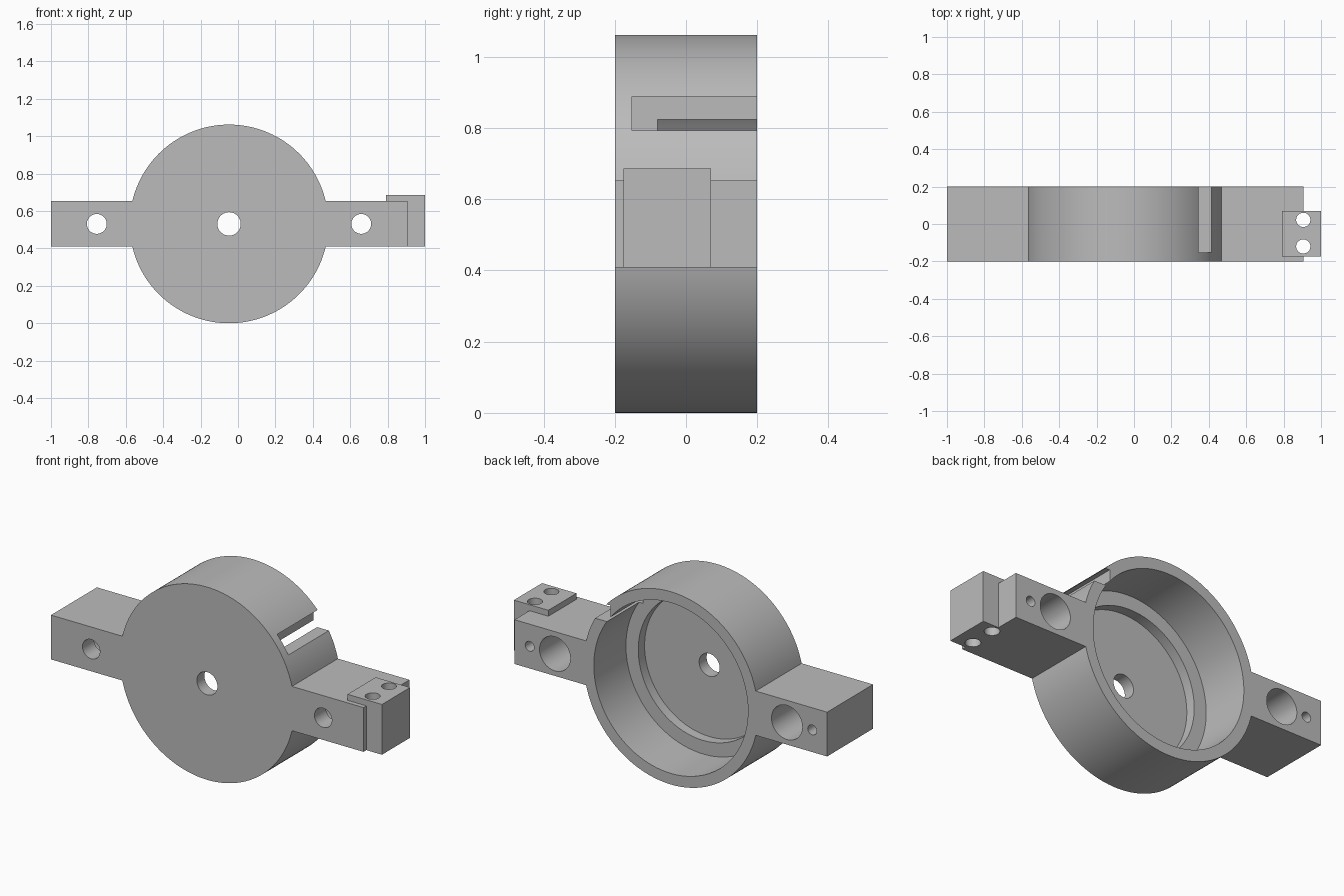
import bpy, bmesh, math
from mathutils import Matrix, Vector

old = bpy.data.objects.get("Cube")
if old:
    bpy.data.objects.remove(old, do_unlink=True)

CX, CZ, R = -0.048, 0.531, 0.531      # disc centre and radius
ARM = 0.122                           # half height of the arms
FRONT, BACK = -0.2, 0.2

grey = bpy.data.materials.new("plain grey")
grey.use_nodes = True
colour = (0.5, 0.5, 0.5, 1)
grey.diffuse_color = colour
grey.node_tree.nodes["Principled BSDF"].inputs["Base Color"].default_value = colour


def make(name, bm):
    bmesh.ops.recalc_face_normals(bm, faces=bm.faces)
    mesh = bpy.data.meshes.new(name)
    bm.to_mesh(mesh)
    bm.free()
    mesh.materials.append(grey)
    ob = bpy.data.objects.new(name, mesh)
    bpy.context.collection.objects.link(ob)
    return ob


def box(name, lo, hi):
    lo, hi = Vector(lo), Vector(hi)
    bm = bmesh.new()
    bmesh.ops.create_cube(bm, size=1, matrix=Matrix.Translation((lo + hi) / 2)
                          @ Matrix.Diagonal((*(hi - lo), 1)))
    return make(name, bm)


def rod(name, centre, radius, length, axis="Y", sides=48):
    bm = bmesh.new()
    turn = Matrix.Rotation(math.pi / 2, 4, "X") if axis == "Y" else Matrix()
    bmesh.ops.create_cone(bm, cap_ends=True, segments=sides, radius1=radius,
                          radius2=radius, depth=length,
                          matrix=Matrix.Translation(centre) @ turn)
    return make(name, bm)


def bore(x, radius, y0, y1, sides=48):
    return rod("bore_cutter", (x, (y0 + y1) / 2, CZ), radius, y1 - y0, "Y", sides)


def combine(target, tool, operation):
    mod = target.modifiers.new(operation.lower(), "BOOLEAN")
    mod.operation, mod.solver, mod.object = operation, "EXACT", tool
    bpy.context.view_layer.objects.active = target
    bpy.ops.object.modifier_apply(modifier=mod.name)
    bpy.data.objects.remove(tool, do_unlink=True)


# Housing outline: two arcs joined by the arms
a = math.asin(ARM / R)
steps = 72
arc = [a + (math.pi - 2 * a) * i / steps for i in range(steps + 1)]
top = [(CX + R * math.cos(t), CZ + R * math.sin(t)) for t in arc]
bottom = [(x, 2 * CZ - z) for x, z in reversed(top)]
outline = ([(0.905, CZ + ARM)] + top + [(-1, CZ + ARM), (-1, CZ - ARM)]
           + bottom + [(0.905, CZ - ARM)])
bm = bmesh.new()
face = bm.faces.new([bm.verts.new((x, FRONT, z)) for x, z in outline])
grown = bmesh.ops.extrude_face_region(bm, geom=[face])["geom"]
bmesh.ops.translate(bm, vec=(0, BACK - FRONT, 0),
                    verts=[v for v in grown if isinstance(v, bmesh.types.BMVert)])
housing = make("motor_housing", bm)

# Connector block on the left arm
combine(housing, box("block", (0.79, -0.175, CZ - ARM), (1, 0.07, 0.686)), "UNION")

# Stepped cavity open to the back, and the shaft hole
cutters = [bore(CX, 0.47, -0.08, 0.3, 144), bore(CX, 0.395, -0.135, 0.1, 144),
           bore(CX, 0.0625, -0.3, 0.1)]

# Counterbored mounting holes and small blind holes in both arms
for side in (-1, 1):
    cutters += [bore(CX + side * 0.707, 0.053, -0.3, 0.1),
                bore(CX + side * 0.707, 0.094, -0.1, 0.3),
                bore(CX + side * 0.861, 0.027, 0.0, 0.3, 32)]

# Vertical screw holes through the block
for y in (0.022, -0.12):
    cutters.append(rod("screw_cutter", (0.905, y, 0.55), 0.038, 0.6, "Z", 32))

# Wire slot through the rim
cutters.append(box("slot_cutter", (0.319, -0.152, 0.793), (0.7, 0.3, 0.888)))

for cutter in cutters:
    combine(housing, cutter, "DIFFERENCE")

bpy.ops.object.select_all(action="DESELECT")
housing.select_set(True)
bpy.context.view_layer.objects.active = housing
bpy.ops.object.shade_smooth_by_angle(angle=math.radians(30))
